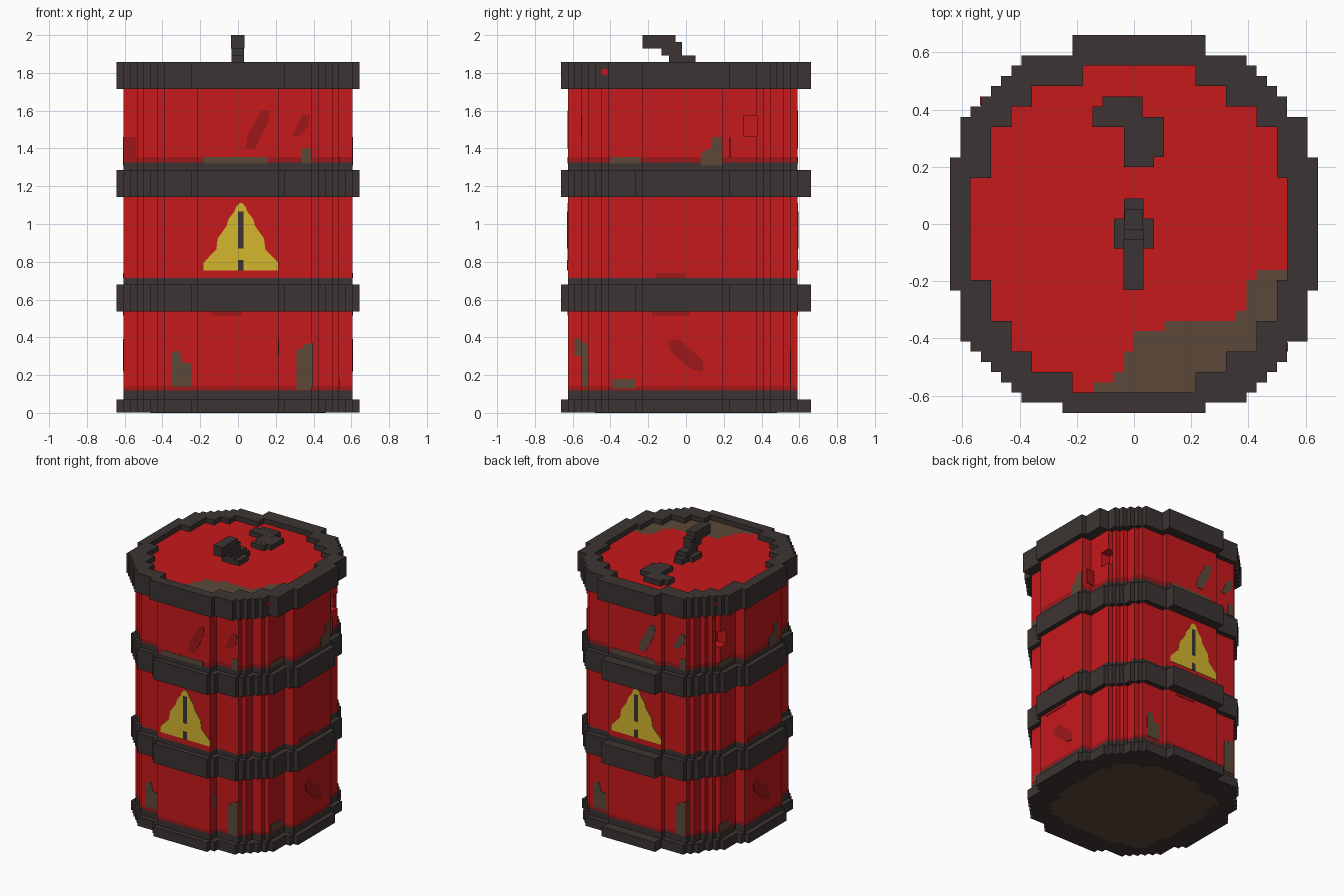
import bpy, bmesh
from mathutils import Vector

if "Cube" in bpy.data.objects:
    bpy.data.objects.remove(bpy.data.objects["Cube"])

V = 1 / 28  # block size


def material(name, rgb):
    m = bpy.data.materials.new(name)
    m.use_nodes = True
    lin = [((c / 255 + 0.055) / 1.055) ** 2.4 for c in rgb] + [1]
    m.diffuse_color = lin
    m.node_tree.nodes["Principled BSDF"].inputs["Base Color"].default_value = lin
    return m


RED = material("red_paint", (198, 25, 28))
DARK = material("dark_metal", (60, 52, 51))
RUST = material("rust", (92, 73, 58))
WORN = material("worn_red", (158, 24, 26))
YELLOW = material("warning_yellow", (211, 182, 45))


def finish(name, bm, mats):
    bmesh.ops.recalc_face_normals(bm, faces=bm.faces)
    me = bpy.data.meshes.new(name)
    bm.to_mesh(me)
    bm.free()
    for m in mats:
        me.materials.append(m)
    ob = bpy.data.objects.new(name, me)
    bpy.context.collection.objects.link(ob)
    return ob


def cells(rows):
    """Block cells from rows (first row, last row, left, right), counted from the back left."""
    return {(i, j) for a, b, l, r in rows for j in range(a, b) for i in range(l, r)}


CROSS = [(0, 0), (1, 0), (-1, 0), (0, 1), (0, -1)]


def grow(c):
    return {(i + a, j + b) for i, j in c for a, b in CROSS}


def shrink(c):
    return {(i, j) for i, j in c if all((i + a, j + b) in c for a, b in CROSS)}


def slab(name, c, z0, z1, mats, levels=()):
    """Extrude cells from z0 to z1; each level starts the next material index."""
    bm = bmesh.new()
    for i, j in sorted(c):
        bm.faces.new([bm.verts.new(((x - 18) * V, (18.5 - y) * V, z0))
                      for x, y in ((i, j), (i, j + 1), (i + 1, j + 1), (i + 1, j))])
    bmesh.ops.remove_doubles(bm, verts=bm.verts, dist=1e-4)
    bmesh.ops.dissolve_limit(bm, angle_limit=0.01, verts=bm.verts, edges=bm.edges)
    r = bmesh.ops.extrude_face_region(bm, geom=bm.faces[:], use_keep_orig=True)
    top = [g for g in r["geom"] if isinstance(g, bmesh.types.BMVert)]
    bmesh.ops.translate(bm, verts=top, vec=(0, 0, z1 - z0))
    for z, _ in levels:
        bmesh.ops.bisect_plane(bm, geom=bm.verts[:] + bm.edges[:] + bm.faces[:],
                               plane_co=(0, 0, z), plane_no=(0, 0, 1))
    for f in bm.faces:
        h = f.calc_center_median().z
        for z, k in levels:
            if h > z:
                f.material_index = k
    return finish(name, bm, mats)


def box(name, x0, x1, y0, y1, z0, z1, mat):
    bm = bmesh.new()
    bmesh.ops.create_cube(bm, size=1)
    for v in bm.verts:
        v.co = ((x0 + x1) / 2 + v.co.x * (x1 - x0), (y0 + y1) / 2 + v.co.y * (y1 - y0),
                (z0 + z1) / 2 + v.co.z * (z1 - z0))
    return finish(name, bm, [mat])


def plate(name, pts, side, dist, mat, lift=0.003):
    """Thin painted plate on a side; pts are (across, height)."""
    s = 1 if side in ("front", "left") else -1
    bm = bmesh.new()
    d = dist + lift
    if side in ("front", "back"):
        co, inward = [(s * u, -s * d, z) for u, z in pts], Vector((0, s * 0.006, 0))
    else:
        co, inward = [(s * d, s * u, z) for u, z in pts], Vector((-s * 0.006, 0, 0))
    f = bm.faces.new([bm.verts.new(p) for p in co])
    r = bmesh.ops.extrude_face_region(bm, geom=[f], use_keep_orig=True)
    bmesh.ops.translate(bm, vec=inward,
                        verts=[g for g in r["geom"] if isinstance(g, bmesh.types.BMVert)])
    return finish(side + "_" + name, bm, [mat])


def rect(u0, u1, z0, z1):
    return [(u0, z0), (u1, z0), (u1, z1), (u0, z1)]


# Stepped outlines of the rim, lid and body
rim = cells([(0, 2, 12, 25), (2, 3, 7, 29), (3, 4, 6, 30), (4, 5, 5, 31), (5, 6, 4, 32),
             (6, 7, 3, 33), (7, 8, 2, 33), (8, 12, 1, 35), (12, 25, 0, 36), (25, 30, 1, 35),
             (30, 31, 2, 33), (31, 32, 3, 33), (32, 33, 4, 32), (33, 34, 5, 31),
             (34, 35, 6, 30), (35, 36, 7, 29), (36, 37, 11, 25)])
lid = cells([(3, 5, 13, 24), (5, 7, 8, 27), (7, 9, 6, 30), (9, 14, 4, 32), (14, 24, 2, 33),
             (24, 28, 4, 32), (28, 31, 6, 30), (31, 33, 8, 27), (33, 35, 12, 24)])
body = cells([(2, 3, 12, 24), (3, 4, 7, 29), (4, 6, 6, 30), (6, 7, 5, 31), (7, 8, 4, 32),
              (8, 13, 3, 33), (13, 25, 1, 35), (25, 30, 3, 33), (30, 31, 4, 32),
              (31, 33, 6, 30), (33, 34, 7, 29), (34, 36, 12, 24)])
notch = cells([(8, 10, 3, 5), (8, 10, 31, 33)])
band = grow(body) | cells([(0, 1, 12, 24)])

# Body, with dirty strips above each band and a notch on both sides
slab("drum_body", body, 2 * V, 41 * V, [RED, DARK, WORN],
     [(2 * V, 1), (0.118, 2), (0.14, 0), (19 * V, 1), (0.715, 0),
      (36 * V, 1), (1.325, 2), (1.355, 0)])
slab("notched_body", body - notch, 41 * V, 44 * V, [RED])
slab("upper_body", body, 44 * V, 48 * V, [RED])

# Bands, base and top rim
slab("base_rim", band, 0.003, 2 * V, [DARK])
slab("lower_band", band, 15 * V, 19 * V, [DARK])
slab("upper_band", band, 32 * V, 36 * V, [DARK])
slab("top_rim", rim - lid, 48 * V, 52 * V, [DARK])
bottom = rim
for _ in range(5):
    bottom = shrink(bottom)
slab("bottom_rust", bottom, 0, 0.006, [RUST])

# Lid with a rusty corner: (from column, from row)
steps = [(14, 34), (16, 33), (17, 31), (18, 29), (21, 28), (28, 27), (29, 24), (30, 23)]
rusty = {(i, j) for i, j in lid if i >= 14 and j >= [r for c, r in steps if i >= c][-1]}
slab("lid", lid - rusty, 48 * V, 51 * V, [RED])
slab("lid_rust", rusty, 48 * V, 51 * V, [RUST])

# Lever on the lid
T = 51 * V
box("lever_foot", -0.07, 0.07, -0.085, 0.02, T, 52 * V, DARK)
box("lever_heel", -0.035, 0.033, -0.09, 0.09, T, 52 * V, DARK)
box("lever_neck", -0.034, 0.032, -0.09, 0.05, 52 * V, 53 * V, DARK)
box("lever_middle", -0.035, 0.033, -0.13, -0.02, 53 * V, 55 * V, DARK)
box("lever_tip", -0.036, 0.034, -0.23, -0.055, 54 * V, 2.0, DARK)

# Bung cap at the back of the lid
for n, b in enumerate([(-0.11, 0.03, 0.41, 0.445), (-0.145, 0.03, 0.34, 0.41),
                       (-0.035, 0.105, 0.235, 0.375), (-0.035, 0.07, 0.2, 0.235)]):
    box("bung_cap_%d" % (n + 1), *b, T, 52 * V - n * 0.0005, DARK)

# Warning triangle: half outline as (half width, height)
half = [(0.198, 0.755), (0.198, 0.795), (0.13, 0.865), (0.122, 0.925), (0.075, 0.99),
        (0.066, 1.025), (0.035, 1.065), (0.026, 1.09), (0.008, 1.11)]
triangle = [(0.015 + w, z) for w, z in half] + [(0.015 - w, z) for w, z in reversed(half)]

long_scuff = [(0.04, 1.4), (0.09, 1.4), (0.16, 1.54), (0.165, 1.6), (0.125, 1.6), (0.05, 1.47)]
short_scuff = [(0.285, 1.465), (0.32, 1.465), (0.375, 1.52), (0.38, 1.58), (0.34, 1.58)]
post_rust = [(0.31, 0.12), (0.39, 0.12), (0.39, 0.37), (0.345, 0.36), (0.345, 0.34), (0.31, 0.34)]
foot_rust = [(-0.355, 0.14), (-0.25, 0.14), (-0.25, 0.26), (-0.295, 0.27), (-0.31, 0.33),
             (-0.35, 0.32)]

# Front and back markings; the outer steps lie further in
STEP = 15.5 * V
for side, d, scuff in (("front", 17.5 * V, WORN), ("back", 16.5 * V, RUST)):
    plate("warning_triangle", triangle, side, d, YELLOW)
    plate("warning_bar", rect(0, 0.03, 0.87, 1.065), side, d, DARK, 0.005)
    plate("warning_dot", rect(0, 0.03, 0.755, 0.81), side, d, DARK, 0.005)
    plate("long_scuff", long_scuff, side, d, scuff)
    plate("short_scuff", short_scuff, side, STEP, scuff)
    plate("post_rust", post_rust, side, STEP, RUST)
    plate("foot_rust", foot_rust, side, STEP, RUST)
    plate("band_rust", rect(-0.18, 0.16, 1.32, 1.355), side, d, RUST)
    plate("step_band_rust", rect(0.34, 0.39, 1.32, 1.4), side, STEP, RUST)
    plate("band_stain", rect(-0.14, 0.02, 0.515, 0.54), side, d, WORN)
    plate("edge_stain", rect(-0.6, -0.54, 1.35, 1.46), side, 6.5 * V, WORN)

# Left and right markings
side_scuff = [(-0.1, 0.38), (-0.04, 0.39), (0.09, 0.28), (0.09, 0.22), (0.03, 0.23), (-0.08, 0.32)]
splash = [(0.08, 1.31), (0.19, 1.31), (0.19, 1.46), (0.14, 1.46), (0.13, 1.4), (0.08, 1.38)]
for side in ("left", "right"):
    plate("scuff", side_scuff, side, 17 * V, WORN)
    plate("splash_rust", splash, side, 17 * V, RUST)
    plate("band_rust", rect(-0.4, -0.24, 1.32, 1.355), side, 15 * V, RUST)
    plate("foot_rust", rect(-0.39, -0.27, 0.13, 0.18), side, 15 * V, RUST)
    plate("band_stain", rect(-0.18, 0.02, 0.515, 0.54), side, 17 * V, WORN)
    plate("lower_stain", rect(-0.16, 0.0, 0.715, 0.74), side, 17 * V, WORN)
    plate("corner_rust", rect(-0.552, -0.52, 0.14, 0.37), side, 11 * V, RUST)
    plate("rim_chip", rect(-0.445, -0.415, 1.79, 1.82), side, 15 * V, RED)
plate("inner_corner_rust", rect(-0.589, -0.555, 0.3, 0.39), "left", 6 * V, RUST)
